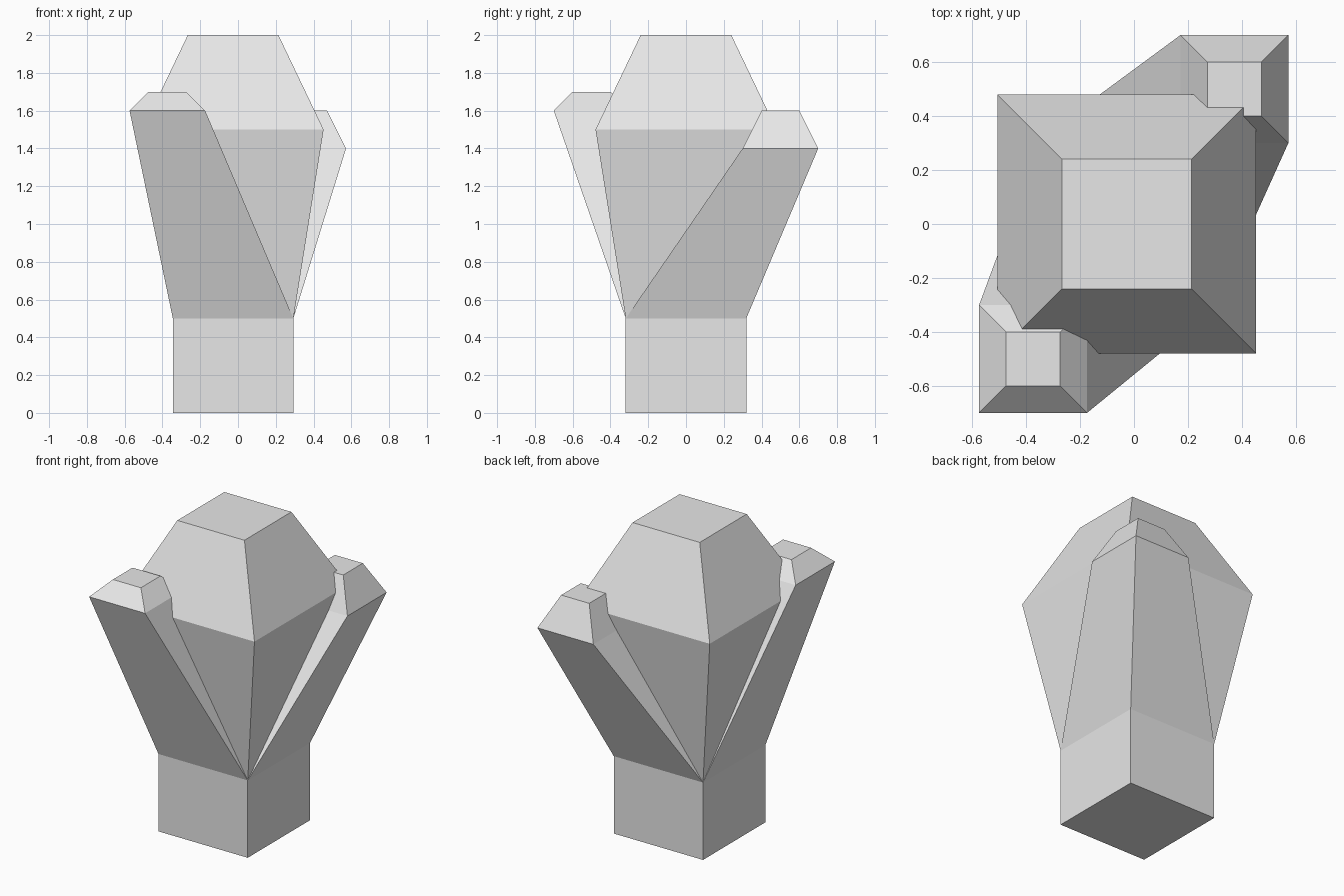
import bpy
import bmesh

cube = bpy.data.objects.get("Cube")
if cube:
    bpy.data.objects.remove(cube, do_unlink=True)

GREY = (0.8, 0.8, 0.8, 1.0)
stone = bpy.data.materials.new("light_grey")
stone.use_nodes = True
stone.diffuse_color = GREY
stone.node_tree.nodes["Principled BSDF"].inputs["Base Color"].default_value = GREY


def loft(name, sections, cap_bottom=False, cap_top=True):
    """Join square sections (centre x, centre y, z, half width) into a flat-sided solid."""
    bm = bmesh.new()
    rings = []
    for cx, cy, z, h in sections:
        rings.append([bm.verts.new((cx + sx * h, cy + sy * h, z))
                      for sx, sy in ((-1, -1), (1, -1), (1, 1), (-1, 1))])
    for low, high in zip(rings, rings[1:]):
        for i in range(4):
            j = (i + 1) % 4
            bm.faces.new((low[i], low[j], high[j], high[i]))
    if cap_bottom:
        bm.faces.new(rings[0][::-1])
    if cap_top:
        bm.faces.new(rings[-1])
    mesh = bpy.data.meshes.new(name)
    bm.to_mesh(mesh)
    bm.free()
    mesh.materials.append(stone)
    obj = bpy.data.objects.new(name, mesh)
    bpy.context.collection.objects.link(obj)
    return obj


# All three branches grow out of the same square at the top of the stem
AXIS_X = -0.026
foot = (AXIS_X, 0, 0.5, 0.319)

# Stem, open where the branches join it
loft("stem", [(AXIS_X, 0, 0, 0.319), foot], cap_bottom=True, cap_top=False)

# Large central head
loft("central_head", [foot, (AXIS_X, 0, 1.5, 0.479), (AXIS_X, 0, 2, 0.24)])

# Two slanted side branches with bevelled tips
loft("front_branch", [foot, (-0.374, -0.5, 1.6, 0.2), (-0.374, -0.5, 1.7, 0.1)])
loft("back_branch", [foot, (0.372, 0.5, 1.4, 0.2), (0.372, 0.5, 1.6, 0.1)])
